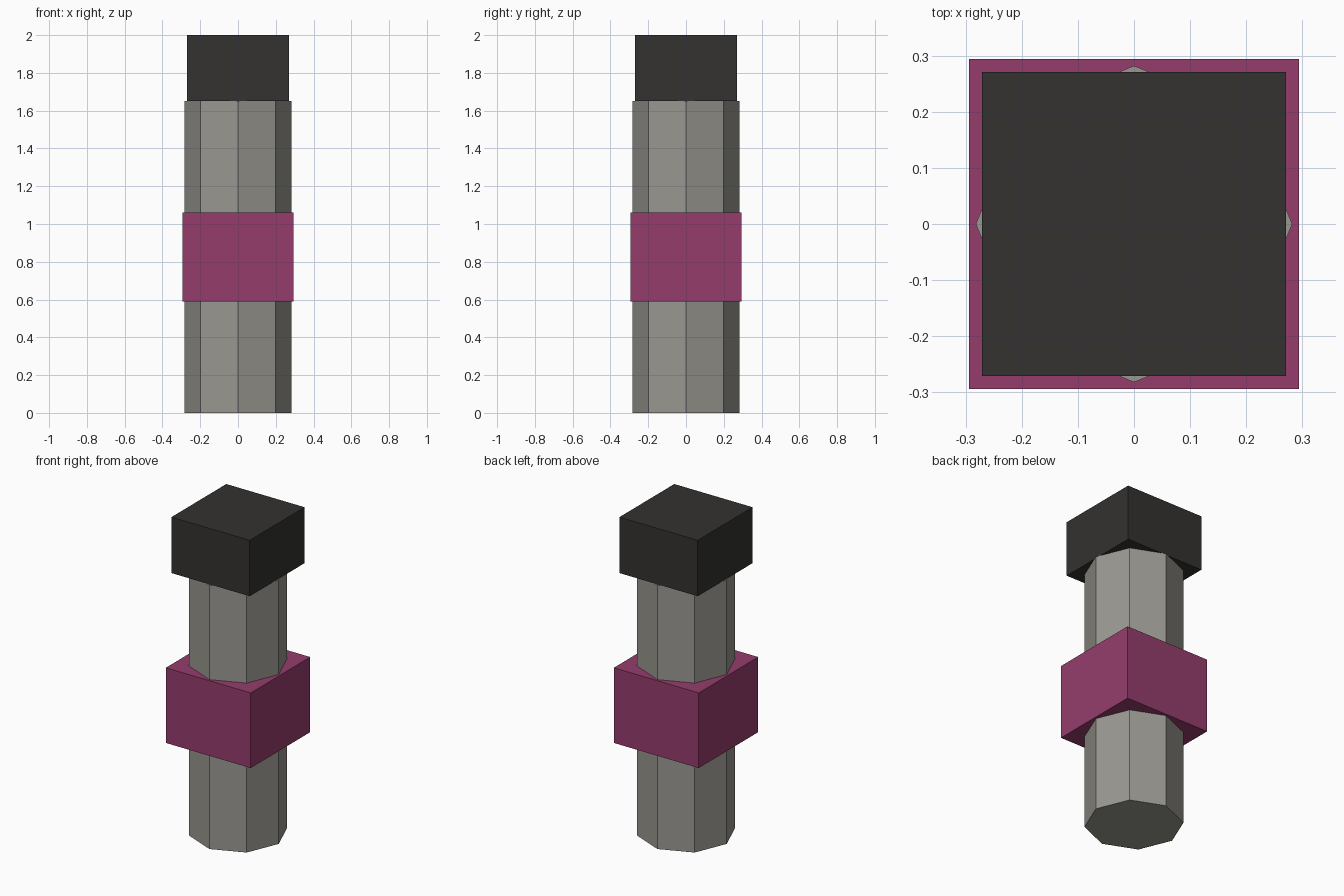
import bpy

if "Cube" in bpy.data.objects:
    bpy.data.objects.remove(bpy.data.objects["Cube"])


def material(name, rgb):
    m = bpy.data.materials.new(name)
    m.diffuse_color = (*rgb, 1)
    m.use_nodes = True
    m.node_tree.nodes["Principled BSDF"].inputs["Base Color"].default_value = m.diffuse_color
    return m


def block(name, width, z0, z1, mat):
    bpy.ops.mesh.primitive_cube_add(size=1, location=(0, 0, (z0 + z1) / 2))
    ob = bpy.context.object
    ob.name = name
    ob.scale = (width, width, z1 - z0)
    bpy.ops.object.transform_apply(location=False, rotation=False, scale=True)
    ob.data.materials.append(mat)
    return ob


# Eight-sided shaft with corners on the x and y axes
SHAFT_TOP = 1.65
bpy.ops.mesh.primitive_cylinder_add(vertices=8, radius=0.282, depth=SHAFT_TOP,
                                    location=(0, 0, SHAFT_TOP / 2))
shaft = bpy.context.object
shaft.name = "shaft"
shaft.data.materials.append(material("warm_grey", (0.32, 0.31, 0.28)))

# Square collar around the middle
block("collar", 0.588, 0.59, 1.06, material("magenta", (0.30, 0.046, 0.15)))

# Square cap on top
block("cap", 0.542, SHAFT_TOP, 2.0, material("dark_grey", (0.033, 0.032, 0.03)))
